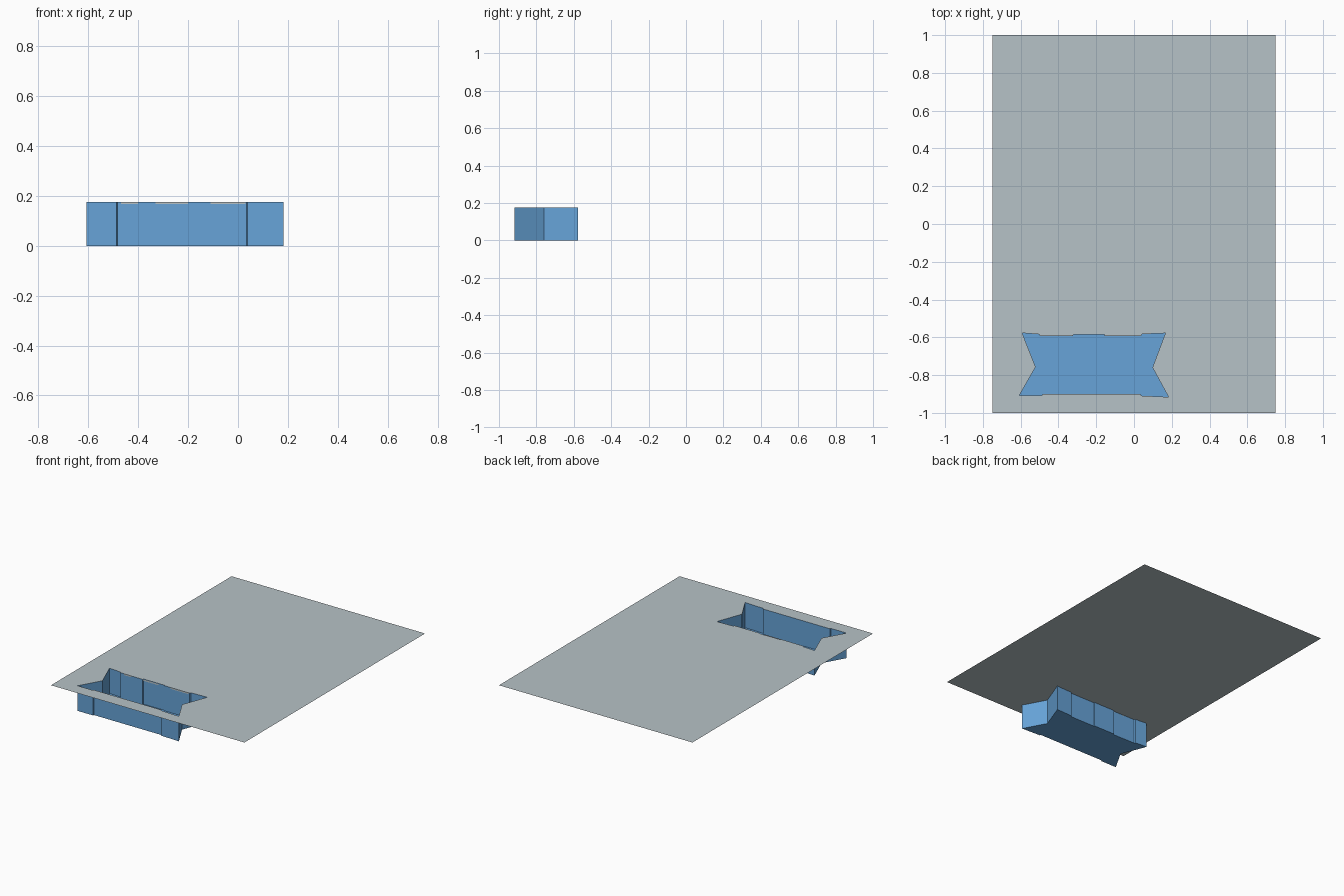
import bpy, bmesh
from mathutils import Vector

if "Cube" in bpy.data.objects:
    bpy.data.objects.remove(bpy.data.objects["Cube"])

TOP = 0.176   # sheet height
RIM = 0.167   # underside of the thin grey lip

def material(name, rgb):
    m = bpy.data.materials.new(name)
    m.diffuse_color = (*rgb, 1)
    m.use_nodes = True
    m.node_tree.nodes["Principled BSDF"].inputs["Base Color"].default_value = m.diffuse_color
    return m

grey = material("pale grey", (0.47, 0.54, 0.57))
blue = material("pool blue", (0.135, 0.37, 0.69))

def finish(bm, name, mats):
    me = bpy.data.meshes.new(name)
    bm.to_mesh(me)
    bm.free()
    for m in mats:
        me.materials.append(m)
    ob = bpy.data.objects.new(name, me)
    bpy.context.collection.objects.link(ob)
    return ob

# basin outline, counter-clockwise seen from above
outline = [(-0.608, -0.909), (-0.488, -0.909), (-0.484, -0.901), (0.034, -0.901),
           (0.038, -0.909), (0.183, -0.916), (0.098, -0.760), (0.166, -0.578),
           (0.042, -0.583), (0.038, -0.592), (-0.155, -0.592), (-0.157, -0.586),
           (-0.321, -0.586), (-0.323, -0.594), (-0.498, -0.592), (-0.502, -0.584),
           (-0.592, -0.577), (-0.521, -0.757)]
n = len(outline)

# flat sheet with the basin opening cut out
bm = bmesh.new()
for loop in ([(-0.75, -1), (0.75, -1), (0.75, 1), (-0.75, 1)], outline):
    vs = [bm.verts.new((x, y, TOP)) for x, y in loop]
    for i in range(len(vs)):
        bm.edges.new((vs[i], vs[(i + 1) % len(vs)]))
bmesh.ops.triangle_fill(bm, use_beauty=True, use_dissolve=False,
                        edges=bm.edges[:], normal=Vector((0, 0, 1)))
for f in bm.faces:
    f.normal_update()
    if f.normal.z < 0:
        f.normal_flip()
finish(bm, "ground_sheet", [grey])

# sunken basin: floor and vertical walls
bm = bmesh.new()
low, top = [[bm.verts.new((x, y, z)) for x, y in outline] for z in (0, TOP)]
floor = bm.faces.new(low[::-1])
for i in range(n):
    j = (i + 1) % n
    bm.faces.new((low[i], low[j], top[j], top[i]))
bmesh.ops.triangulate(bm, faces=[floor])
finish(bm, "basin", [blue])

# thin grey lip fragments showing at the top of the long walls
bm = bmesh.new()
for y in (-0.902, -0.593):
    for x0, x1 in ((-0.47, -0.40), (-0.33, -0.20), (-0.11, 0.03)):
        bm.faces.new([bm.verts.new(p) for p in
                      ((x0, y, RIM), (x1, y, RIM), (x1, y, TOP), (x0, y, TOP))])
finish(bm, "opening_lip", [grey])
